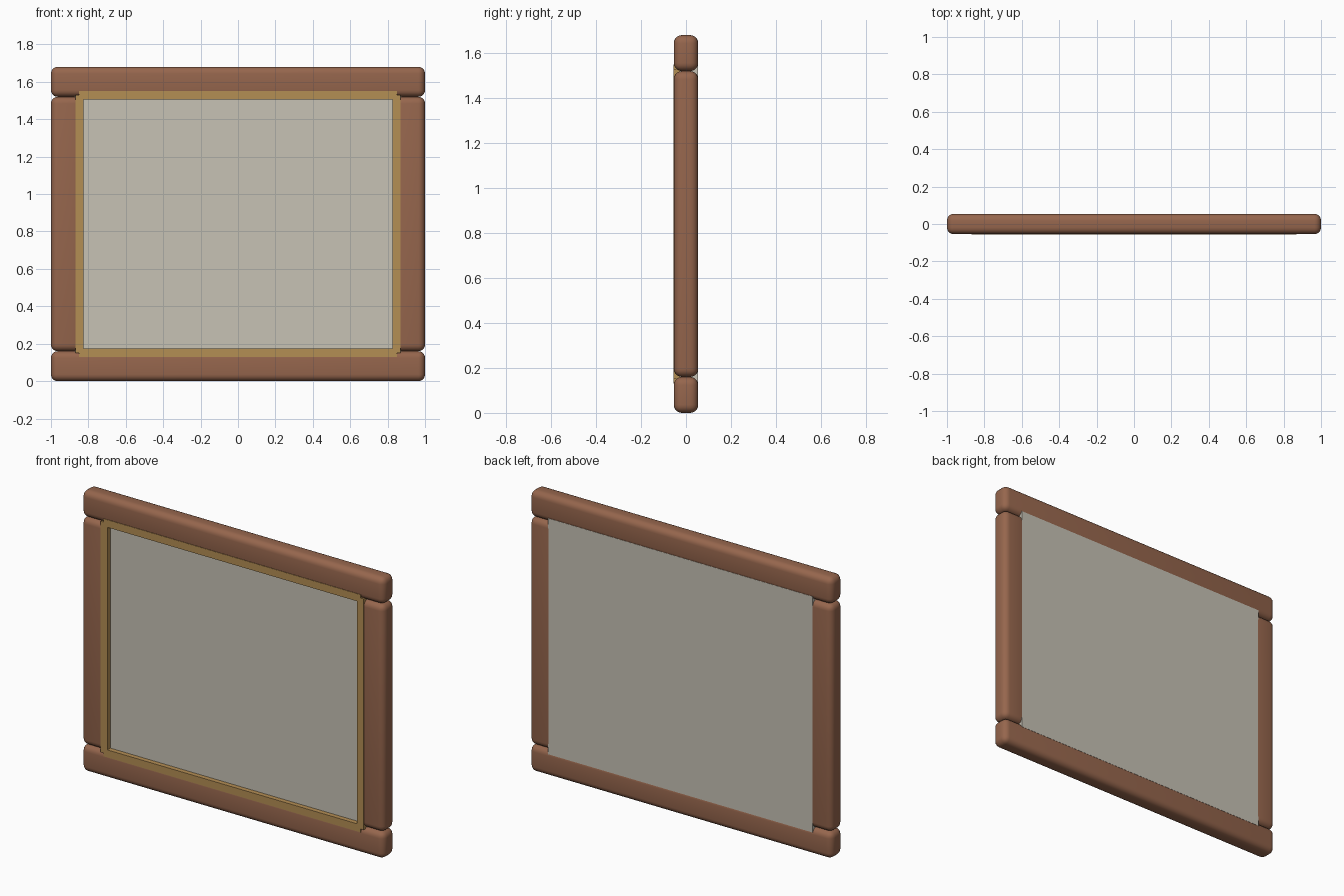
import bpy

if "Cube" in bpy.data.objects:
    bpy.data.objects.remove(bpy.data.objects["Cube"])

def material(name, srgb):
    m = bpy.data.materials.new(name)
    lin = [(c / 255 / 12.92) if c < 10 else ((c / 255 + 0.055) / 1.055) ** 2.4 for c in srgb]
    m.diffuse_color = (*lin, 1)
    m.use_nodes = True
    m.node_tree.nodes["Principled BSDF"].inputs["Base Color"].default_value = m.diffuse_color
    return m

wood = material("brown wood", (150, 102, 77))
gold = material("dull gold", (180, 142, 84))
grey = material("warm grey", (199, 194, 181))

def box(name, x, y, z, mat, bevel=0):
    """Box from (min, max) ranges, optionally with rounded edges."""
    bpy.ops.mesh.primitive_cube_add(
        size=1, location=[(r[0] + r[1]) / 2 for r in (x, y, z)])
    ob = bpy.context.object
    ob.name = name
    ob.scale = [r[1] - r[0] for r in (x, y, z)]
    bpy.ops.object.transform_apply(location=False, rotation=False, scale=True)
    ob.data.materials.append(mat)
    if bevel:
        mod = ob.modifiers.new("rounding", 'BEVEL')
        mod.width = bevel
        mod.segments = 5
        bpy.ops.object.modifier_apply(modifier=mod.name)
        bpy.ops.object.shade_smooth_by_angle()
    return ob

H, W, D = 1.68, 0.16, 0.054      # height, timber width, half depth

# Rounded outer timbers
for name, z in (("bottom_rail", 0), ("top_rail", H - W)):
    box(name, (-1, 1), (-D, D), (z, z + W), wood, 0.036)
for name, x in (("left_stile", -1), ("right_stile", 1 - W)):
    box(name, (x, x + W), (-D, D), (W, H - W), wood, 0.036)

# Thin trim strips around the opening on the front
front = (-0.0555, -0.025)
for name, z in (("bottom_trim", 0.13), ("top_trim", 1.505)):
    box(name, (-0.85, 0.85), front, (z, z + 0.045), gold)
for name, x in (("left_trim", -0.87), ("right_trim", 0.825)):
    box(name, (x, x + 0.045), front, (0.15, H - 0.15), gold)

# Panel filling the frame, nearly flush with the back
box("panel", (-0.875, 0.875), (-0.027, 0.0535), (0.135, H - 0.135), grey)
